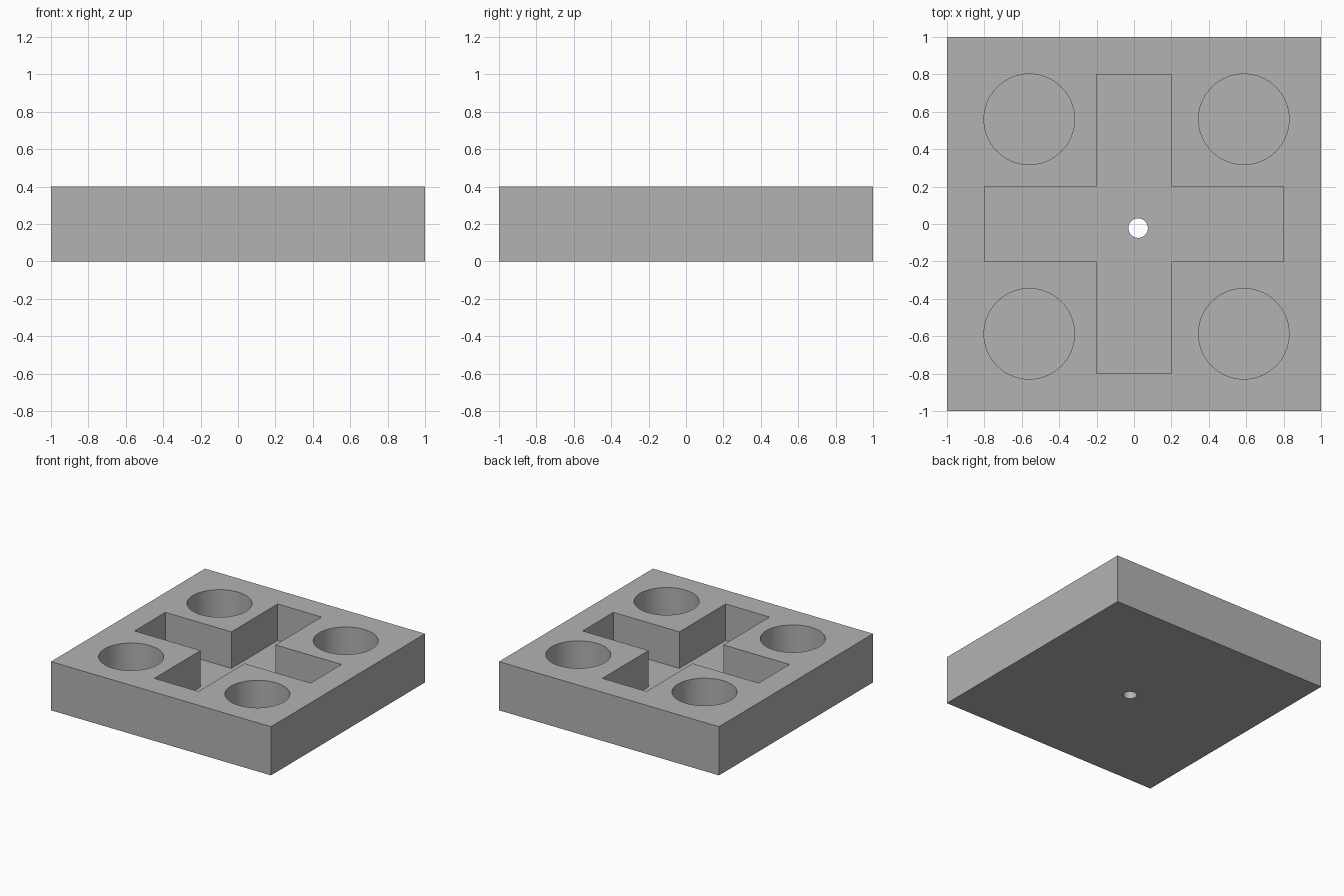
import bpy
import math

old = bpy.data.objects.get("Cube")
if old:
    bpy.data.objects.remove(old, do_unlink=True)

HEIGHT = 0.4
FLOOR = 0.1

# Single grey material
grey = bpy.data.materials.new("plain_grey")
grey.use_nodes = True
colour = (0.45, 0.45, 0.45, 1)
grey.diffuse_color = colour
grey.node_tree.nodes["Principled BSDF"].inputs["Base Color"].default_value = colour


def box(name, size_x, size_y, bottom, top):
    bpy.ops.mesh.primitive_cube_add(size=1, location=(0, 0, (bottom + top) / 2))
    ob = bpy.context.object
    ob.name = name
    ob.scale = (size_x, size_y, top - bottom)
    bpy.ops.object.transform_apply(location=False, rotation=False, scale=True)
    ob.data.materials.append(grey)
    return ob


def drill(name, x, y, radius, bottom, top):
    bpy.ops.mesh.primitive_cylinder_add(
        vertices=64, radius=radius, depth=top - bottom,
        location=(x, y, (bottom + top) / 2))
    ob = bpy.context.object
    ob.name = name
    ob.data.materials.append(grey)
    return ob


def cut(target, cutter):
    mod = target.modifiers.new(cutter.name, "BOOLEAN")
    mod.operation = "DIFFERENCE"
    mod.solver = "EXACT"
    mod.object = cutter
    bpy.context.view_layer.objects.active = target
    bpy.ops.object.modifier_apply(modifier=mod.name)
    bpy.data.objects.remove(cutter, do_unlink=True)


# Square block
block = box("block", 2, 2, 0, HEIGHT)

# Cross-shaped pocket, joined into one cutter first
cross = box("cross_cutter", 1.6, 0.4, FLOOR, HEIGHT + 0.2)
arm = box("cross_arm", 0.4, 1.6, FLOOR, HEIGHT + 0.2)
union = cross.modifiers.new("union", "BOOLEAN")
union.operation = "UNION"
union.solver = "EXACT"
union.object = arm
bpy.context.view_layer.objects.active = cross
bpy.ops.object.modifier_apply(modifier=union.name)
bpy.data.objects.remove(arm, do_unlink=True)
cut(block, cross)

# Four blind round pockets
for x in (-0.56, 0.587):
    for y in (-0.587, 0.56):
        cut(block, drill("round_cutter", x, y, 0.242, FLOOR, HEIGHT + 0.2))

# Small through hole in the pocket floor
cut(block, drill("through_cutter", 0.022, -0.022, 0.052, -0.2, FLOOR + 0.1))

# Smooth round walls, sharp edges
bpy.ops.object.select_all(action="DESELECT")
block.select_set(True)
bpy.context.view_layer.objects.active = block
bpy.ops.object.shade_smooth_by_angle(angle=math.radians(30))
